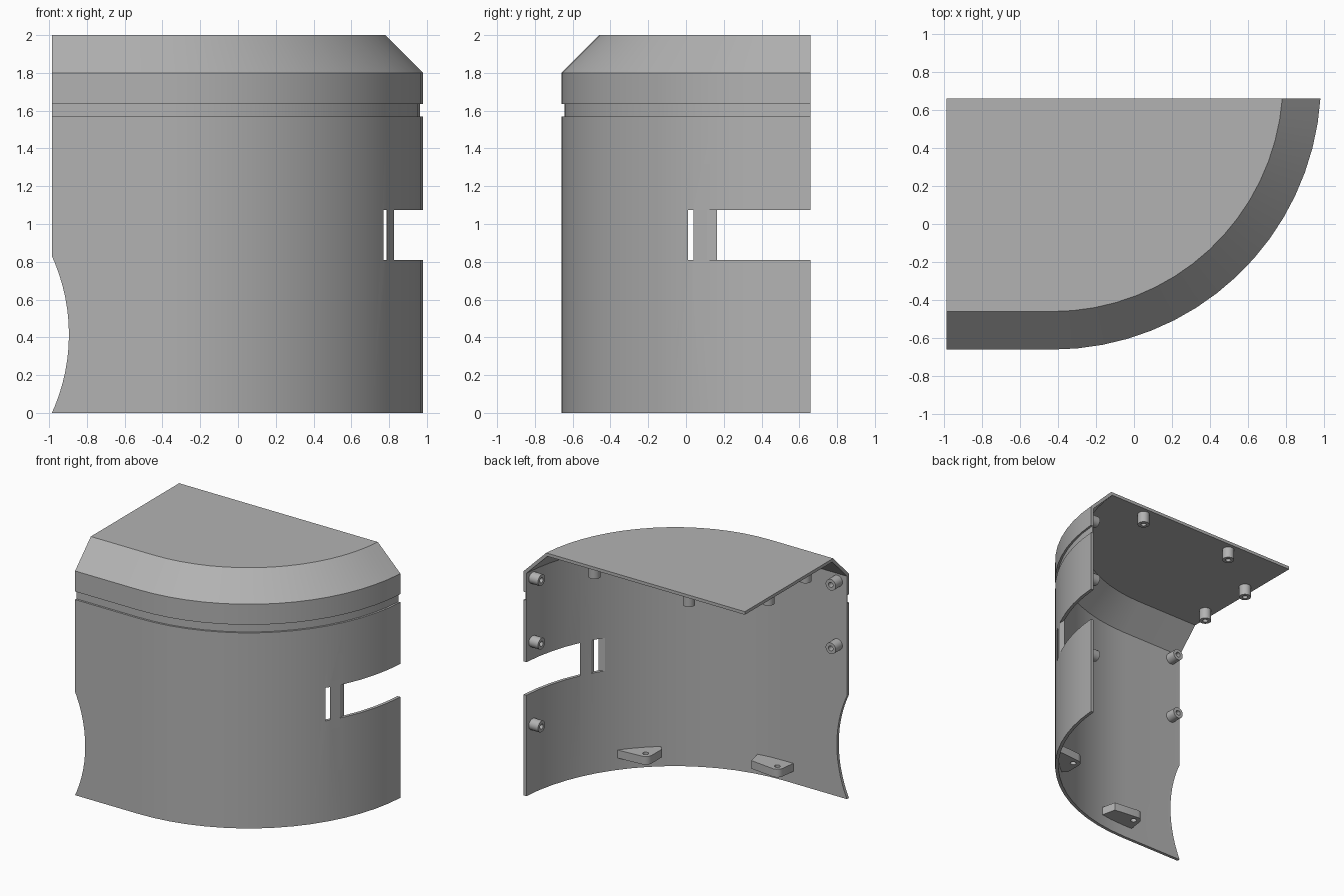
import bpy, bmesh
from math import pi, sin, cos, asin, sqrt
from mathutils import Vector

if "Cube" in bpy.data.objects:
    bpy.data.objects.remove(bpy.data.objects["Cube"], do_unlink=True)

CX, CY, R = -0.43, 0.753, 1.413      # centre and radius of the curved corner
LEFT, BACK = -0.985, 0.66            # open edges
T = 0.025                            # wall thickness

grey = bpy.data.materials.new("plain grey")
grey.use_nodes = True
COLOUR = (0.45, 0.45, 0.45, 1)
grey.diffuse_color = COLOUR
grey.node_tree.nodes["Principled BSDF"].inputs["Base Color"].default_value = COLOUR


def finish(name, bm):
    bmesh.ops.recalc_face_normals(bm, faces=bm.faces)
    mesh = bpy.data.meshes.new(name)
    bm.to_mesh(mesh)
    bm.free()
    mesh.materials.append(grey)
    obj = bpy.data.objects.new(name, mesh)
    bpy.context.collection.objects.link(obj)
    return obj


def activate(obj):
    bpy.ops.object.select_all(action='DESELECT')
    obj.select_set(True)
    bpy.context.view_layer.objects.active = obj


def smooth(obj):
    activate(obj)
    bpy.ops.object.shade_smooth_by_angle(angle=pi / 7)


def cut(obj, cutter):
    activate(obj)
    mod = obj.modifiers.new("cut", 'BOOLEAN')
    mod.operation, mod.solver, mod.object = 'DIFFERENCE', 'EXACT', cutter
    bpy.ops.object.modifier_apply(modifier=mod.name)
    bpy.data.objects.remove(cutter, do_unlink=True)


def plan(offset, steps=16):
    """Straight front run and curved corner, moved inward by offset."""
    r = R - offset
    end = asin((BACK - CY) / r)
    angles = [-pi / 2 + (end + pi / 2) * i / steps for i in range(steps + 1)]
    return [(LEFT, CY - r)] + [(CX + r * cos(a), CY + r * sin(a)) for a in angles]


def prism(name, outline, z0, z1):
    bm = bmesh.new()
    base = bm.faces.new([bm.verts.new((x, y, z0)) for x, y in outline])
    top = bmesh.ops.extrude_face_region(bm, geom=[base])["geom"]
    verts = [v for v in top if isinstance(v, bmesh.types.BMVert)]
    bmesh.ops.translate(bm, verts=verts, vec=(0, 0, z1 - z0))
    return finish(name, bm)


def cylinder(name, base, direction, radius, length, hole=0):
    """Round post, with a blind hole in its free end if asked for."""
    bm = bmesh.new()
    bmesh.ops.create_cone(bm, cap_ends=True, segments=24 if hole else 96,
                          radius1=radius, radius2=radius, depth=length)
    if hole:
        cap = max(bm.faces, key=lambda f: f.calc_center_median().z)
        bmesh.ops.inset_individual(bm, faces=[cap], thickness=radius - hole)
        inner = bmesh.ops.extrude_discrete_faces(bm, faces=[cap])["faces"][0]
        bmesh.ops.translate(bm, verts=inner.verts, vec=(0, 0, -length * 0.8))
    d = Vector(direction)
    rot = Vector((0, 0, 1)).rotation_difference(d).to_matrix()
    bmesh.ops.rotate(bm, verts=bm.verts, cent=(0, 0, 0), matrix=rot)
    bmesh.ops.translate(bm, verts=bm.verts, vec=Vector(base) + d * length / 2)
    return finish(name, bm)


# Wall: profile with groove and chamfer swept along the plan
RIM = 0.2 + T * 0.414
profile = [(0, 0), (0, 1.57), (0.016, 1.57), (0.016, 1.635), (0, 1.635), (0, 1.8),
           (0.2, 2), (RIM, 2), (RIM, 2 - T), (T, 1.8 - T * 0.414), (T, 0)]
bm = bmesh.new()
rows = [[bm.verts.new((x, y, z)) for x, y in plan(o)] for o, z in profile]
for a, b in zip(rows, rows[1:] + rows[:1]):
    for i in range(len(a) - 1):
        bm.faces.new((a[i], a[i + 1], b[i + 1], b[i]))
for i in (0, -1):
    bm.faces.new([row[i] for row in rows])
wall = finish("curved_wall", bm)

# Side bite, open window and narrow slot
cut(wall, cylinder("bite_cutter", (-1.895, -1, 0.415), (0, 1, 0), 1.0, 1))
cut(wall, prism("window_cutter", [(0.827, 0), (1.2, 0), (1.2, 0.8), (0.827, 0.8)], 0.81, 1.075))
cut(wall, prism("slot_cutter", [(0.81, 0.03), (0.787, 0.04), (0.785, 0.085), (0.71, -0.02),
                                (0.77, 0.01), (0.79, 0)], 0.81, 1.075))
smooth(wall)

# Flat top
prism("top_plate", plan(RIM) + [(LEFT, BACK)], 2 - T, 2)

# Screw posts under the top and along both open edges
posts = [((x, y, 1.99), (0, 0, -1), 0.105)
         for x, y in ((0.4, 0.59), (-0.44, 0.59), (-0.9, 0.24), (-0.9, -0.23))]
posts += [((0.953, 0.59, z), (-1, 0, 0), 0.083) for z in (1.73, 1.22, 0.555)]
posts += [((-0.9, -0.645, z), (0, 1, 0), 0.095) for z in (1.73, 1.22)]
for i, (base, direction, length) in enumerate(posts):
    smooth(cylinder(f"screw_post_{i + 1}", base, direction, 0.045, length, 0.02))


# Mounting lugs: hull of a wall-side block and a round drilled tip
def lug(name, corners, tip):
    bm = bmesh.new()
    ring = [(tip[0] + 0.055 * cos(pi * i / 12), tip[1] + 0.055 * sin(pi * i / 12))
            for i in range(24)]
    for z in (0.095, 0.16):
        for x, y in corners + ring:
            bm.verts.new((x, y, z))
    out = bmesh.ops.convex_hull(bm, input=bm.verts)
    loose = {v for v in out["geom_interior"] if isinstance(v, bmesh.types.BMVert)}
    bmesh.ops.delete(bm, geom=list(loose), context='VERTS')
    bmesh.ops.dissolve_limit(bm, angle_limit=0.01, verts=bm.verts, edges=bm.edges)
    obj = finish(name, bm)
    cut(obj, cylinder(name + "_drill", (*tip, 0), (0, 0, 1), 0.022, 0.3))
    smooth(obj)


lug("front_lug", [(-0.51, -0.645), (-0.2, -0.63), (-0.23, -0.5)], (-0.44, -0.53))
lug("corner_lug", [(0.455, -0.325), (0.575, -0.225), (0.68, -0.09), (0.415, -0.29)],
    (0.47, -0.16))
